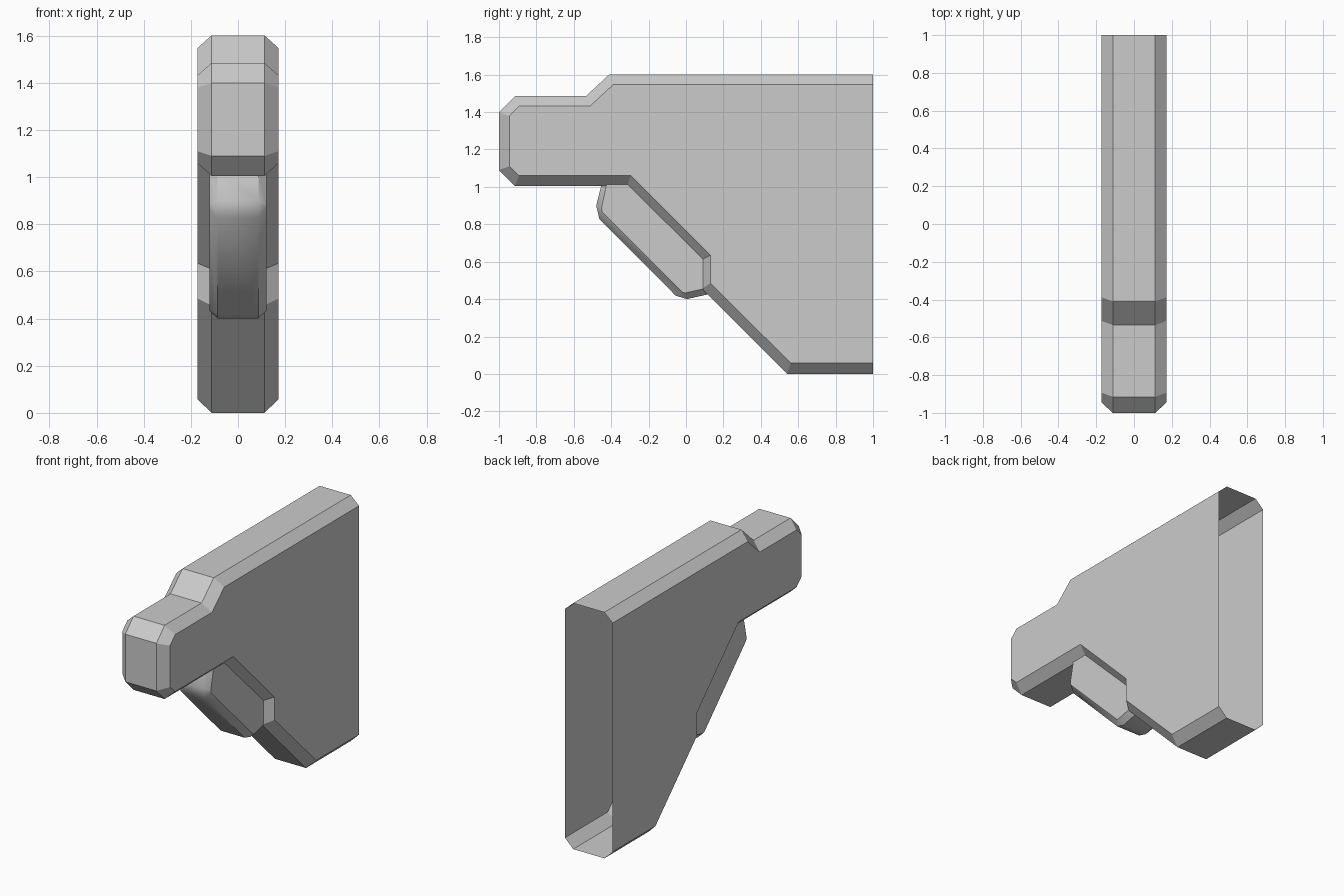
import bpy, bmesh, math

cube = bpy.data.objects.get("Cube")
if cube:
    bpy.data.objects.remove(cube, do_unlink=True)

grey = bpy.data.materials.new("plain grey")
grey.use_nodes = True
grey.diffuse_color = (0.6, 0.6, 0.6, 1)
grey.node_tree.nodes["Principled BSDF"].inputs["Base Color"].default_value = (0.6, 0.6, 0.6, 1)


def chamfered_shell(name, rim, side, rim_x, side_x, closing=()):
    """Band along an open (y, z) rim, chamfered to flat side plates; the back stays open."""
    bm = bmesh.new()

    def row(points, x):
        return [bm.verts.new((x, y, z)) for y, z in points]

    rows = [row(side, -side_x), row(rim, -rim_x), row(rim, rim_x), row(side, side_x)]
    for a, b in zip(rows, rows[1:]):
        for i in range(len(rim) - 1):
            bm.faces.new((a[i], a[i + 1], b[i + 1], b[i]))
    # side plates
    for edge_row, x in ((rows[0], -side_x), (rows[-1], side_x)):
        bm.faces.new(edge_row + row(closing, x))
    bmesh.ops.recalc_face_normals(bm, faces=bm.faces)
    mesh = bpy.data.meshes.new(name)
    bm.to_mesh(mesh)
    bm.free()
    mesh.materials.append(grey)
    obj = bpy.data.objects.new(name, mesh)
    bpy.context.collection.objects.link(obj)
    return obj


# Main bracket body: nose at the front, stepped diagonal underside
body_rim = [(1, 0), (0.54, 0), (0.085, 0.455), (0.085, 0.61), (-0.315, 1.005),
            (-0.915, 1.005), (-1, 1.09), (-1, 1.4), (-0.915, 1.485),
            (-0.535, 1.485), (-0.41, 1.602), (1, 1.602)]
body_side = [(1, 0.058), (0.56, 0.058), (0.13, 0.485), (0.13, 0.635), (-0.295, 1.06),
             (-0.893, 1.06), (-0.945, 1.11), (-0.945, 1.38), (-0.893, 1.432),
             (-0.513, 1.432), (-0.388, 1.548), (1, 1.548)]
chamfered_shell("bracket_body", body_rim, body_side, 0.112, 0.172)

# Rounded brace bulging out below the diagonal
brace_rim = [(-0.45, 1.02), (-0.48, 0.9), (-0.463, 0.828), (-0.055, 0.418),
             (0.005, 0.4), (0.14, 0.43)]
brace_side = [(-0.423, 1.02), (-0.452, 0.885), (-0.448, 0.867), (-0.018, 0.437),
              (-0.005, 0.433), (0.14, 0.465)]
brace = chamfered_shell("lower_brace", brace_rim, brace_side, 0.086, 0.12,
                        closing=[(0.1, 0.62), (-0.3, 1.02)])
bpy.ops.object.select_all(action='DESELECT')
brace.select_set(True)
bpy.context.view_layer.objects.active = brace
bpy.ops.object.shade_smooth_by_angle(angle=math.radians(36))
